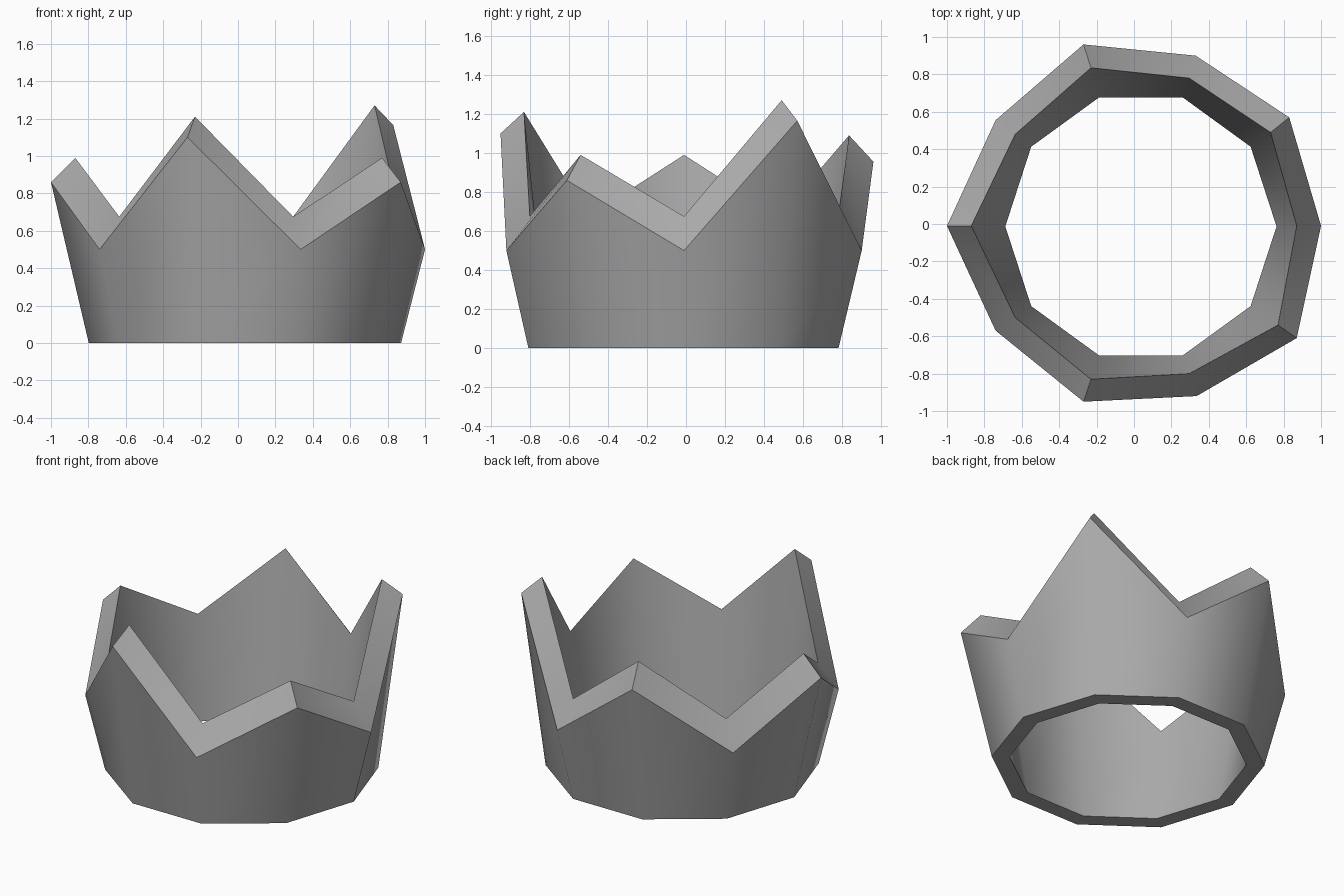
import bpy
import bmesh
from math import cos, sin, radians

cube = bpy.data.objects.get("Cube")
if cube:
    bpy.data.objects.remove(cube, do_unlink=True)

SIDES = 10

# Upper rim, anticlockwise from the left side: valleys and points alternate
outer_rim = [
    (1.0, -.01, .5), (.83, .57, 1.165), (.33, .90, .5), (-.27, .96, .955), (-.74, .555, .5),
    (-1.0, -.01, .86), (-.74, -.57, .5), (-.27, -.95, 1.10), (.335, -.92, .5), (.87, -.61, .86),
]
inner_rim = [
    (.87, -.01, .675), (.73, .49, 1.27), (.295, .78, .675), (-.23, .835, 1.09), (-.635, .48, .675),
    (-.87, -.01, .99), (-.635, -.50, .675), (-.23, -.83, 1.21), (.295, -.80, .675), (.77, -.54, .99),
]


def base_ring(radius):
    """Regular ring of points on the ground."""
    step = radians(360 / SIDES)
    return [(.037 + radius * cos(i * step), -.013 + radius * sin(i * step), 0)
            for i in range(SIDES)]


def make_material(name, color):
    material = bpy.data.materials.new(name)
    material.use_nodes = True
    material.diffuse_color = color
    for node in material.node_tree.nodes:
        if node.type == 'BSDF_PRINCIPLED':
            node.inputs["Base Color"].default_value = color
    return material


# Crown band: four rings joined into a closed loop of wall, rim, lining and base
bm = bmesh.new()
rings = [[bm.verts.new(point) for point in ring]
         for ring in (base_ring(.835), outer_rim, inner_rim, base_ring(.725))]
for k, ring in enumerate(rings):
    following = rings[(k + 1) % len(rings)]
    for i in range(SIDES):
        j = (i + 1) % SIDES
        bm.faces.new((ring[i], ring[j], following[j], following[i]))
bmesh.ops.recalc_face_normals(bm, faces=bm.faces)

mesh = bpy.data.meshes.new("crown_band")
bm.to_mesh(mesh)
bm.free()
mesh.materials.append(make_material("plain grey", (.4, .4, .4, 1)))

crown = bpy.data.objects.new("crown_band", mesh)
bpy.context.collection.objects.link(crown)

# Soft walls with crisp rim and base edges
bpy.ops.object.select_all(action='DESELECT')
crown.select_set(True)
bpy.context.view_layer.objects.active = crown
bpy.ops.object.shade_smooth_by_angle(angle=radians(50))
